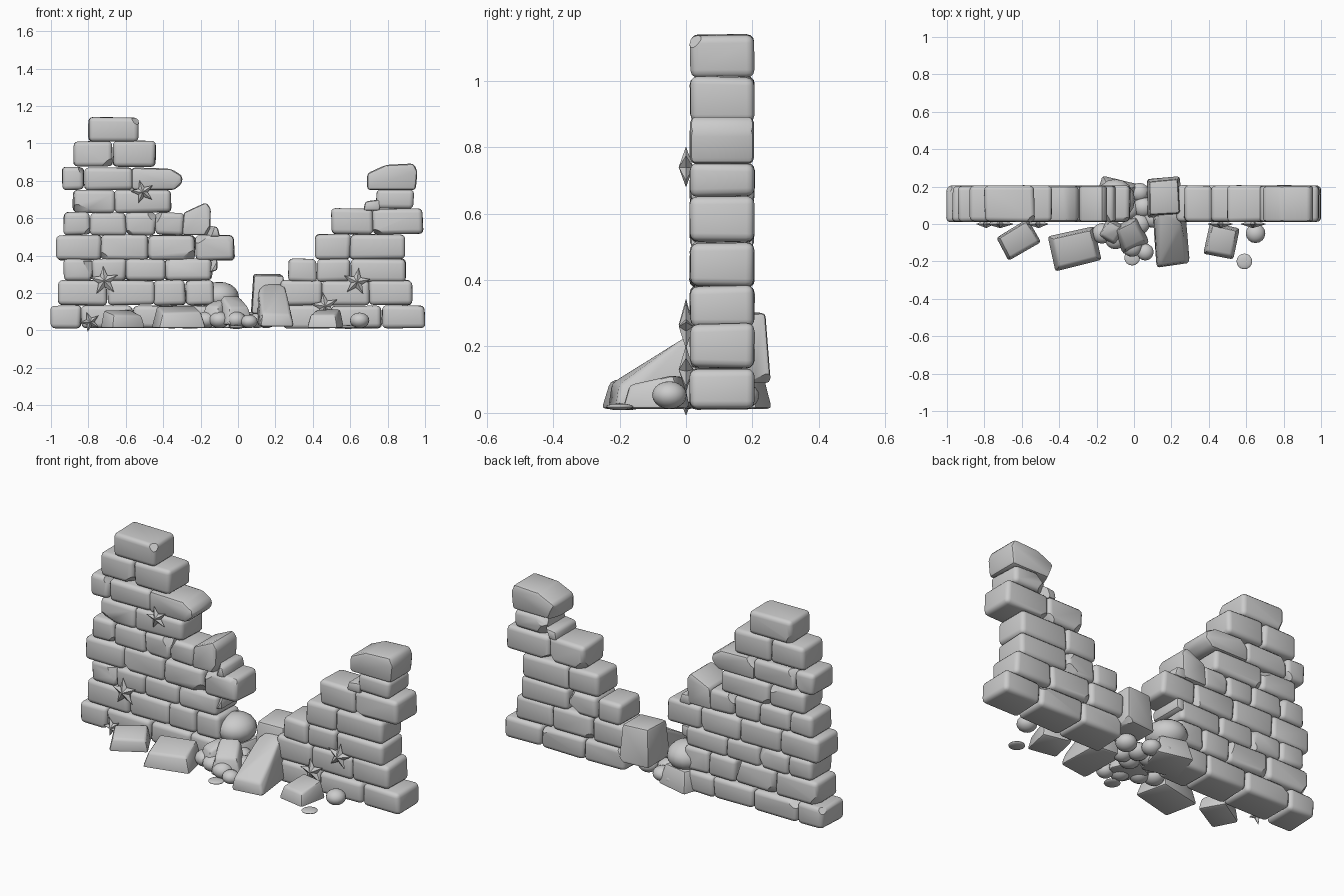
import bpy, bmesh, math, random
from mathutils import Vector, Matrix

if "Cube" in bpy.data.objects:
    bpy.data.objects.remove(bpy.data.objects["Cube"])

random.seed(4)
Y0, Y1 = 0.012, 0.205          # front and back of the wall


def finish(name, bm, angle=35):
    bmesh.ops.recalc_face_normals(bm, faces=bm.faces[:])
    me = bpy.data.meshes.new(name)
    bm.to_mesh(me)
    bm.free()
    me.polygons.foreach_set("use_smooth", [True] * len(me.polygons))
    me.set_sharp_from_angle(angle=math.radians(angle))
    ob = bpy.data.objects.new(name, me)
    bpy.context.collection.objects.link(ob)
    return ob


def stone(name, pts, bevel, segments=3, chips=0):
    """Rounded convex stone around the points, with a few corners knocked off."""
    bm = bmesh.new()
    for p in pts:
        bm.verts.new(p)
    bmesh.ops.convex_hull(bm, input=bm.verts[:])
    bmesh.ops.dissolve_limit(bm, angle_limit=math.radians(8),
                             verts=bm.verts[:], edges=bm.edges[:])
    lo = Vector([min(p[i] for p in pts) for i in range(3)])
    hi = Vector([max(p[i] for p in pts) for i in range(3)])
    bmesh.ops.bevel(bm, geom=bm.edges[:], offset=bevel, segments=segments,
                    profile=0.5, affect='EDGES', clamp_overlap=True)
    for _ in range(chips):
        s = Vector([random.choice((-1, 1)) for _ in range(3)])
        corner = Vector([hi[i] if s[i] > 0 else lo[i] for i in range(3)])
        n = Vector([s[i] * random.uniform(0.3, 1) for i in range(3)]).normalized()
        bmesh.ops.bisect_plane(bm, geom=bm.verts[:] + bm.edges[:] + bm.faces[:],
                               plane_co=corner - n * random.uniform(0.03, 0.042),
                               plane_no=n, clear_outer=True)
        bmesh.ops.holes_fill(bm, edges=[e for e in bm.edges if e.is_boundary])
    return finish(name, bm)


def brick(name, x0, x1, z0, z1):
    j = lambda a: random.uniform(-a, a)
    pts = [(x + j(.006), y + j(.003), z + j(.004))
           for x in (x0, x1) for y in (Y0, Y1) for z in (z0, z1)]
    stone(name, pts, 0.024, 3, random.choice((0, 1, 2)))


def prism(name, profile, bevel=0.014):
    """Broken brick: front outline carried through the wall."""
    stone(name, [(x, y, z) for x, z in profile for y in (Y0, Y1)], bevel, 2, 1)


def rock(name, x, y, w, d, z0, z1, turn, taper=0.8, drop=0.3):
    """Fallen block: turned, tapered, top sloping down to the front."""
    rot = Matrix.Rotation(math.radians(turn), 3, 'Z')
    pts = []
    for sx in (-.5, .5):
        for sy in (-.5, .5):
            j = random.uniform(.9, 1.0)
            top = z1 - (z1 - z0) * (drop if sy < 0 else 0) - random.uniform(0, .015)
            for k, z in ((j, z0), (j * taper, top)):
                v = rot @ Vector((sx * w * k, sy * d * k, 0))
                pts.append((x + v.x, y + v.y, z))
    stone(name, pts, 0.013, 2, 1)


def ball(name, loc, size):
    bm = bmesh.new()
    bmesh.ops.create_uvsphere(bm, u_segments=16, v_segments=10, radius=1)
    bmesh.ops.scale(bm, vec=size, verts=bm.verts[:])
    bmesh.ops.translate(bm, vec=loc, verts=bm.verts[:])
    finish(name, bm, 60)


def star(name, x, z, r, turn):
    bm = bmesh.new()
    ring = []
    for i in range(10):
        a = math.radians(turn + 90 + 36 * i)
        q = r if i % 2 == 0 else r * 0.42
        ring.append(bm.verts.new((x + q * math.cos(a), 0, z + q * math.sin(a))))
    for y in (-0.022, 0.022):
        c = bm.verts.new((x, y, z))
        for i in range(10):
            bm.faces.new((c, ring[i], ring[(i + 1) % 10]))
    finish(name, bm, 10)


# Wall courses: (bottom, top, joints along x)
left = [(.012, .132, (-1, -.84, -.56, -.31, -.14)),
        (.135, .268, (-.96, -.70, -.45, -.28, -.13)),
        (.265, .382, (-.93, -.78, -.60, -.39, -.14)),
        (.375, .510, (-.97, -.73, -.48, -.23, -.02)),
        (.510, .630, (-.93, -.79, -.60, -.44, -.29)),
        (.630, .750, (-.88, -.66, -.36)),
        (.750, .872, (-.94, -.82, -.56)),
        (.875, 1.012, (-.88, -.67, -.44)),
        (1.012, 1.14, (-.80, -.53))]
right = [(.012, .132, (.24, .50, .77, 1)),
         (.135, .268, (.23, .45, .70, .93)),
         (.260, .382, (.27, .42, .60, .90)),
         (.380, .515, (.41, .60, .89)),
         (.515, .652, (.50, .72, .99)),
         (.650, .752, (.74, .94))]
for side, rows in (("left", left), ("right", right)):
    for r, (z0, z1, xs) in enumerate(rows):
        for i in range(len(xs) - 1):
            brick(f"{side}_brick_{r + 1}_{i + 1}", xs[i], xs[i + 1], z0, z1)

# Broken bricks on the stepped edges
prism("broken_brick_overhang", [(-.57, .75), (-.57, .872), (-.36, .865), (-.30, .83),
                                (-.295, .79), (-.34, .75)], .022)
prism("broken_brick_wedge", [(-.30, .51), (-.29, .63), (-.17, .685), (-.145, .65), (-.15, .51)])
prism("broken_brick_stub", [(-.17, .50), (-.17, .56), (-.11, .555), (-.095, .50)])
prism("broken_brick_chip", [(-.16, .31), (-.16, .38), (-.11, .38), (-.11, .32)])
prism("broken_brick_ledge", [(.67, .64), (.68, .69), (.76, .70), (.76, .64)])
prism("broken_brick_top", [(.69, .75), (.69, .84), (.79, .885), (.94, .893), (.96, .85), (.95, .75)], .018)

# Fallen blocks in front and in the gap
rock("fallen_block_left", -.62, -.085, .21, .15, .012, .12, 30, .85, .3)
rock("fallen_block_middle", -.315, -.13, .27, .20, .012, .145, 13, .8, .3)
rock("fallen_block_right", .47, -.09, .18, .19, .012, .12, -12, .8, .3)
stone("leaning_slab", [(.12, -.235, .02), (.30, -.21, .02), (.13, -.225, .09), (.28, -.20, .085),
                       (.11, .02, .22), (.255, .0, .23), (.10, .05, .03), (.28, .03, .03),
                       (.14, .06, .25), (.24, .06, .25)], .012, 2)
rock("gap_block_back", .16, .145, .19, .22, .09, .305, 3, .85, .05)
rock("gap_block_low", -.10, .14, .22, .22, .012, .14, -15, .75, .1)
rock("gap_block_front", -.02, -.06, .16, .17, .03, .20, 25, .7, .4)
rock("gap_block_small", -.12, -.04, .12, .13, .05, .17, -30, .7, .3)
ball("gap_boulder", (-.10, .13, .18), (.105, .11, .08))

# Rounded pebbles
for i, (x, y, r) in enumerate([(.65, -.05, .052), (-.17, -.05, .055), (-.01, -.12, .055), (.06, -.15, .045),
                               (-.10, -.08, .055), (.03, .17, .05), (.05, .09, .055), (-.03, .08, .055),
                               (.10, .03, .05), (.03, .0, .055), (-.05, .18, .045), (.15, .12, .055)]):
    ball(f"pebble_{i + 1}", (x, y, .012 + r * .8), (r, r, r * .8))
for i, (x, y) in enumerate([(.59, -.20), (-.01, -.18)]):
    ball(f"flat_pebble_{i + 1}", (x, y, .018), (.042, .042, .010))

# Ridged stars on the front face
for i, (x, z, r, t) in enumerate([(-.51, .74, .065, 15), (-.715, .265, .08, 5), (-.79, .045, .055, 20),
                                  (.465, .13, .075, 10), (.635, .26, .075, -8)]):
    star(f"star_{i + 1}", x, z, r, t)
